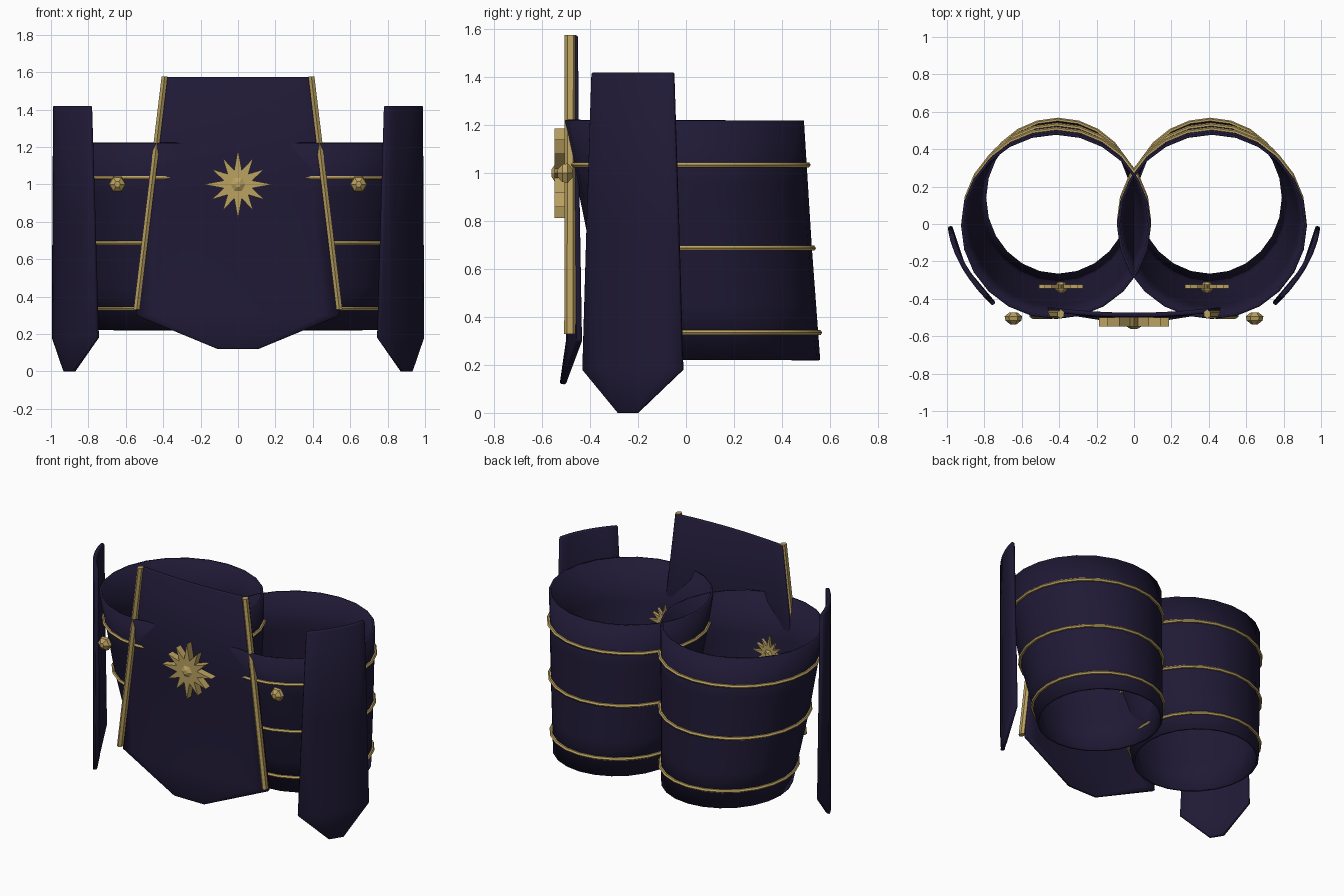
import bpy, bmesh, math
from mathutils import Matrix, Vector

if "Cube" in bpy.data.objects:
    bpy.data.objects.remove(bpy.data.objects["Cube"])

def material(name, col):
    m = bpy.data.materials.new(name)
    m.diffuse_color = (*col, 1)
    m.use_nodes = True
    m.node_tree.nodes["Principled BSDF"].inputs["Base Color"].default_value = m.diffuse_color
    return m

NAVY = material("navy", (0.014, 0.010, 0.036))
GOLD = material("gold", (0.50, 0.36, 0.12))

def make(name, bm, mat, thick=0, offset=0, mirror=False, bevel=0, smooth=False):
    bmesh.ops.recalc_face_normals(bm, faces=bm.faces)
    me = bpy.data.meshes.new(name)
    bm.to_mesh(me)
    bm.free()
    ob = bpy.data.objects.new(name, me)
    bpy.context.collection.objects.link(ob)
    me.materials.append(mat)
    if smooth:
        bpy.ops.object.select_all(action='DESELECT')
        ob.select_set(True)
        bpy.context.view_layer.objects.active = ob
        bpy.ops.object.shade_smooth_by_angle(angle=math.radians(35))
    if thick:
        s = ob.modifiers.new("thickness", 'SOLIDIFY')
        s.thickness, s.offset = thick, offset
    if bevel:
        b = ob.modifiers.new("bevel", 'BEVEL')
        b.width, b.segments, b.limit_method = bevel, 1, 'ANGLE'
        b.angle_limit = math.radians(50)
    if mirror:
        ob.modifiers.new("mirror", 'MIRROR').use_clip = False
    return ob

def skin(bm, rings, closed=True):
    """Join successive rows of points with quads."""
    rows = [[bm.verts.new(p) for p in r] for r in rings]
    n = len(rows[0])
    for a, b in zip(rows, rows[1:]):
        for i in range(n if closed else n - 1):
            j = (i + 1) % n
            bm.faces.new((a[i], a[j], b[j], b[i]))

# Leg sleeves: leaning elliptical tubes (z, cx, cy, rx, ry)
LEG = [(0.22, 0.405, 0.14, 0.40, 0.42),
       (0.69, 0.412, 0.062, 0.457, 0.463),
       (1.22, 0.417, -0.008, 0.508, 0.50)]
N = 24

def leg_at(z):
    for a, b in zip(LEG, LEG[1:]):
        if z <= b[0]:
            t = (z - a[0]) / (b[0] - a[0])
            return [p + (q - p) * t for p, q in zip(a[1:], b[1:])]

def leg_ring(z, grow=0):
    cx, cy, rx, ry = leg_at(z)
    return [(cx + (rx + grow) * math.cos(2 * math.pi * i / N),
             cy + (ry + grow) * math.sin(2 * math.pi * i / N), z) for i in range(N)]

bm = bmesh.new()
skin(bm, [leg_ring(z) for z in (0.22, 0.45, 0.69, 0.95, 1.22)])
make("leg_sleeves", bm, NAVY, thick=0.015, offset=-1, mirror=True, smooth=True)

# Gold bands round the sleeves
for k, z in enumerate((0.335, 0.687, 1.035)):
    bm = bmesh.new()
    rings = []
    for j in range(7):
        a = 2 * math.pi * j / 6
        dz = 0.012 * math.sin(a)
        rings.append([(x, y, z + dz) for x, y, _ in leg_ring(z, 0.003 + 0.014 * math.cos(a))])
    skin(bm, rings)
    bmesh.ops.remove_doubles(bm, verts=bm.verts, dist=1e-5)
    make(f"leg_band_{k + 1}", bm, GOLD, mirror=True, smooth=True)

# Front panel: gently bowed, tapered, pointed below (z, half width, y shift)
bm = bmesh.new()
rows = []
for z, w, dy in ((1.575, 0.40, 0.003), (0.95, 0.472, 0), (0.30, 0.545, 0), (0.12, 0.11, -0.026)):
    rows.append([(w * u / 6, -0.489 + 0.03 * (w * u / 6 / 0.45) ** 2 + dy, z)
                 for u in range(-6, 7)])
skin(bm, rows, closed=False)
make("front_panel", bm, NAVY, thick=0.024, bevel=0.005, smooth=True)

# Side panels: curved plates with a tapered lower end (z, front y, back y)
bm = bmesh.new()
rows = []
for z, y0, y1 in ((1.42, -0.39, -0.05), (0.80, -0.41, -0.03), (0.18, -0.428, -0.012), (0.0, -0.28, -0.20)):
    ys = [y0 + (y1 - y0) * i / 6 for i in range(7)]
    rows.append([(0.985 + 0.09 * y - 1.08 * y * y, y, z) for y in ys])
skin(bm, rows, closed=False)
make("side_panels", bm, NAVY, thick=0.026, bevel=0.006, mirror=True, smooth=True)

# Gold edge bars on the front panel
bm = bmesh.new()
rows = []
for x, y, z in ((0.542, -0.484, 0.33), (0.392, -0.482, 1.577)):
    rows.append([(x + 0.019 * math.cos(a), y + 0.024 * math.sin(a), z)
                 for a in (math.pi / 3 * (i + 0.5) for i in range(6))])
skin(bm, rows)
bmesh.ops.holes_fill(bm, edges=bm.edges)
make("panel_edge_bars", bm, GOLD, mirror=True)

# Extruded twelve-pointed star facing the front
def star(name, x, z, y0, y1, r, mirror=False):
    bm = bmesh.new()
    pts = []
    for i in range(24):
        a = math.pi * i / 12
        rad = 0.42 * r if i % 2 else r * (1.0 if i % 6 == 0 else 0.87)
        pts.append((x + rad * math.sin(a), z + rad * math.cos(a)))
    skin(bm, [[(px, y, pz) for px, pz in pts] for y in (y0, y1)])
    bmesh.ops.holes_fill(bm, edges=bm.edges)
    make(name, bm, GOLD, mirror=mirror)

# Faceted stud: short hexagonal bead along y
def stud(name, x, y, z, r, depth, mirror=False):
    bm = bmesh.new()
    prof = ((depth, 0.45), (0.35 * depth, 1.0), (-0.35 * depth, 0.9), (-depth, 0.35))
    skin(bm, [[(x + r * k * math.cos(math.pi * i / 3), y + dy,
                z + r * k * math.sin(math.pi * i / 3)) for i in range(6)] for dy, k in prof])
    bmesh.ops.holes_fill(bm, edges=bm.edges)
    make(name, bm, GOLD, mirror=mirror)

star("front_star", 0, 1.0, -0.548, -0.50, 0.187)
stud("front_star_stud", 0, -0.54, 1.0, 0.045, 0.022)
stud("side_studs", 0.645, -0.505, 1.0, 0.047, 0.032, mirror=True)
star("inner_stars", 0.39, 0.89, -0.345, -0.323, 0.118, mirror=True)
stud("inner_star_studs", 0.39, -0.34, 0.89, 0.035, 0.03, mirror=True)
